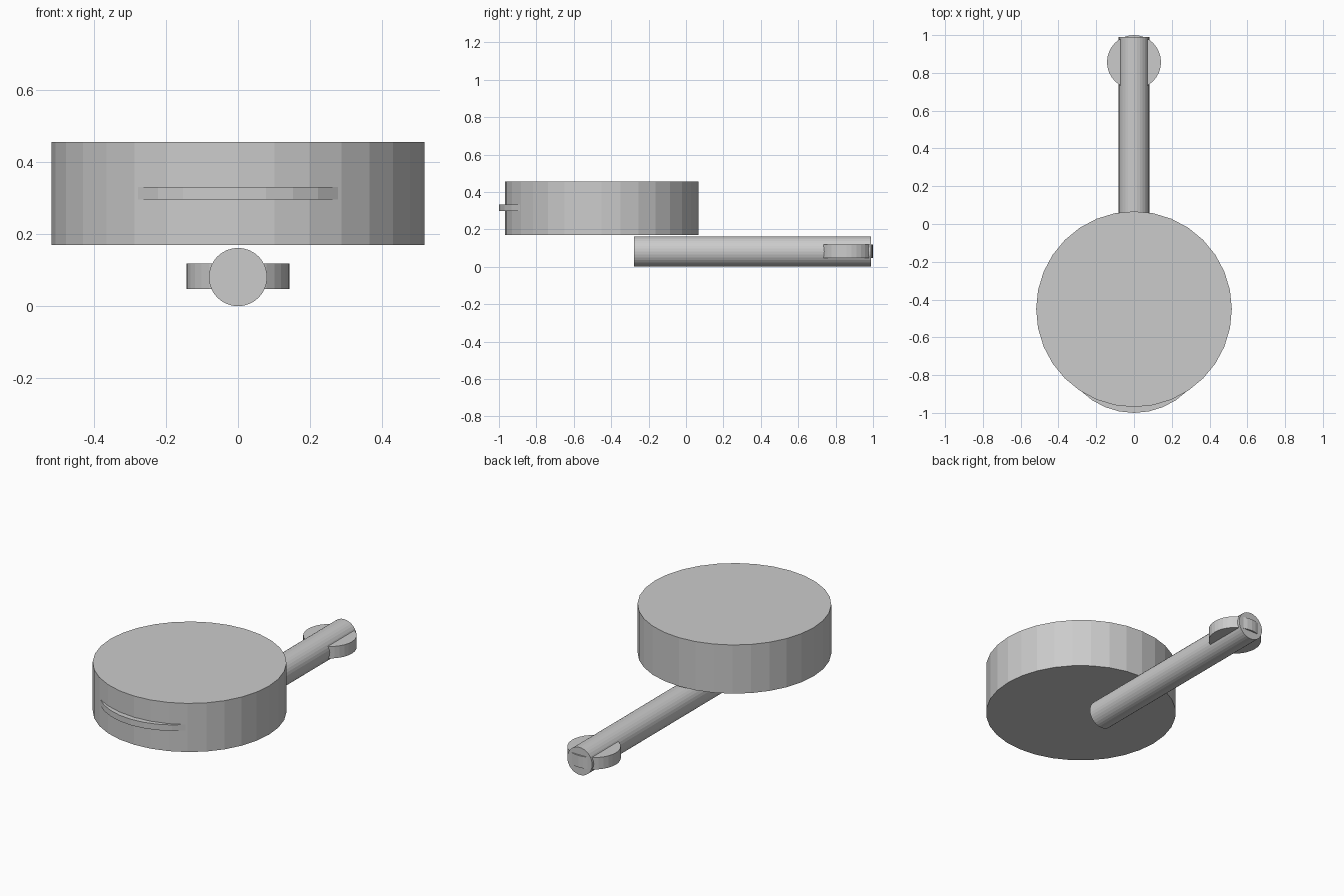
import bpy
from math import pi

if "Cube" in bpy.data.objects:
    bpy.data.objects.remove(bpy.data.objects["Cube"])

SIDES = 32


def cylinder(name, radius, depth, center, rotation=(0, 0, 0)):
    bpy.ops.mesh.primitive_cylinder_add(
        vertices=SIDES, radius=radius, depth=depth,
        location=center, rotation=rotation)
    obj = bpy.context.object
    obj.name = name
    obj.data.name = name
    return obj


def upright_disc(name, radius, y, z_low, z_high):
    return cylinder(name, radius, z_high - z_low, (0, y, (z_low + z_high) / 2))


# Large drum
upright_disc("main_drum", 0.518, -0.451, 0.17, 0.457)

# Thin disc poking out of the drum's front
upright_disc("front_lip", 0.40, -0.60, 0.297, 0.332)

# Round rod running back under the drum
rod_start, rod_end = -0.278, 0.99
cylinder("rod", 0.081, rod_end - rod_start,
         (0, (rod_start + rod_end) / 2, 0.081), (pi / 2, 0, 0))

# Small disc through the rod's rear end
upright_disc("rear_disc", 0.143, 0.857, 0.048, 0.118)
